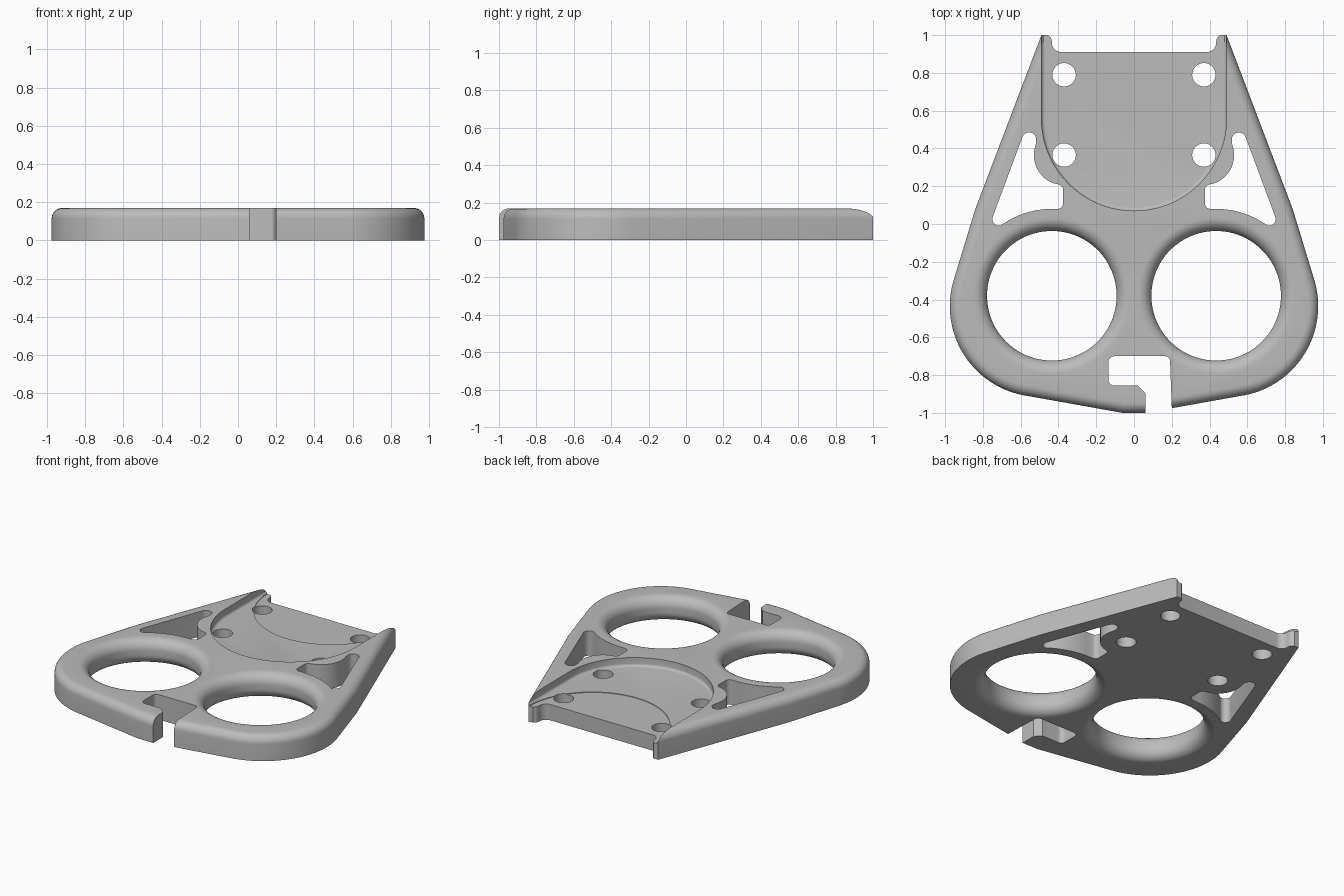
import bpy
import bmesh
from math import radians, cos, sin, pi, tan
from mathutils import Vector

if "Cube" in bpy.data.objects:
    bpy.data.objects.remove(bpy.data.objects["Cube"])

T = 0.17          # plate thickness
FLOOR = 0.112     # pocket floor height

grey = bpy.data.materials.new("light grey")
grey.use_nodes = True
COLOUR = (0.5, 0.5, 0.5, 1)
grey.diffuse_color = COLOUR
grey.node_tree.nodes["Principled BSDF"].inputs["Base Color"].default_value = COLOUR


def arc(cx, cy, r, a0, a1, n=24):
    return [(cx + r * cos(radians(a0 + (a1 - a0) * i / n)),
             cy + r * sin(radians(a0 + (a1 - a0) * i / n))) for i in range(n + 1)]


def rounded(points, steps=6):
    """Polygon of (x, y, corner radius) with filleted corners."""
    out = []
    for i, (x, y, r) in enumerate(points):
        p = Vector((x, y))
        if r == 0:
            out.append((x, y))
            continue
        a = (Vector(points[i - 1][:2]) - p).normalized()
        b = (Vector(points[(i + 1) % len(points)][:2]) - p).normalized()
        half = a.angle(b) / 2
        start, end = p + a * r / tan(half), p + b * r / tan(half)
        c = p + (a + b).normalized() * r / sin(half)
        for k in range(steps + 1):
            d = (start - c).lerp(end - c, k / steps).normalized() * r
            out.append(tuple(c + d))
    return out


def mirrored(points):
    return [(-x, y) for x, y in reversed(points)]


def finish(bm, name):
    bmesh.ops.recalc_face_normals(bm, faces=bm.faces)
    mesh = bpy.data.meshes.new(name)
    bm.to_mesh(mesh)
    bm.free()
    ob = bpy.data.objects.new(name, mesh)
    bpy.context.collection.objects.link(ob)
    return ob


def prism(name, outline, z0, z1, fillet_z=None, fillet=0, segments=8):
    """Extruded outline, optionally with a rounded rim at height fillet_z."""
    bm = bmesh.new()
    face = bm.faces.new([bm.verts.new((x, y, z0)) for x, y in outline])
    ext = bmesh.ops.extrude_face_region(bm, geom=[face])
    for v in ext["geom"]:
        if isinstance(v, bmesh.types.BMVert):
            v.co.z = z1
    bmesh.ops.recalc_face_normals(bm, faces=bm.faces)
    if fillet:
        rim = [e for e in bm.edges if all(abs(v.co.z - fillet_z) < 1e-5 for v in e.verts)]
        bmesh.ops.bevel(bm, geom=rim, offset=fillet, segments=segments,
                        profile=0.5, affect='EDGES')
    return finish(bm, name)


def flared_hole(name, cx, cy, r, f, n=96):
    """Lathed cutter whose rims flare out at both faces."""
    over = f + 0.0005
    prof = [(r + f - f * cos(radians(a)), T - f + f * sin(radians(a)))
            for a in range(0, 91, 9)]
    prof = [(x, T - z) for x, z in reversed(prof)] + prof
    prof = [(r + over, -0.03)] + prof + [(r + over, T + 0.03)]
    bm = bmesh.new()
    rings = [[bm.verts.new((cx + x * cos(2 * pi * i / n), cy + x * sin(2 * pi * i / n), z))
              for i in range(n)] for x, z in prof]
    for a, b in zip(rings, rings[1:]):
        for i in range(n):
            j = (i + 1) % n
            bm.faces.new((a[i], a[j], b[j], b[i]))
    bm.faces.new(rings[0])
    bm.faces.new(rings[-1])
    return finish(bm, name)


# Plate outline: tapering sides, round shoulders, shallow pointed front
side = [(0.06, -1.0)] + arc(0.495, -0.435, 0.48, -81, 17, 40) + [(0.84, 0.08), (0.376, 1.3)]
plate = prism("plate", side + mirrored(side), 0, T, T, 0.055)

cutters = []

# Back opening between two small horns
horn = [(0.6, 1.0), (0.455, 1.0)] + arc(0.475, 0.965, 0.04, 140, 180, 4) \
    + arc(0.385, 0.96, 0.05, 0, -90, 8)
cutters.append(prism("back_cut", [(-0.6, 1.5), (0.6, 1.5)] + horn + mirrored(horn), -0.1, 0.3))

# Round-ended pocket, with a slightly deeper round seat at the back
cutters.append(prism("pocket_cut", [(0.49, 1.5), (-0.49, 1.5)] + arc(0, 0.56, 0.49, 180, 360, 64),
                     FLOOR, 0.4, FLOOR, 0.018, 4))
cutters.append(prism("seat_cut", arc(0, 1.01, 0.48, 180, 360, 64) + [(0.48, 1.5), (-0.48, 1.5)],
                     FLOOR - 0.004, 0.14))

# Hooked slot at the front
cutters.append(prism("hook_slot_cut", rounded([
    (0.06, -1.2, 0), (0.06, -0.895, 0), (0.02, -0.855, 0), (-0.135, -0.855, 0.03),
    (-0.135, -0.7, 0.03), (0.19, -0.7, 0.025), (0.2, -0.97, 0), (0.2, -1.2, 0)]), -0.1, 0.3))

# Side window: follows the finger ring below and the screw boss inside
window = arc(0.715, 0.026, 0.035, 255, 385, 8) + arc(0.555, 0.447, 0.038, 20, 170, 8) \
    + arc(0.37, 0.365, 0.16, 22, -68, 16) + arc(0.405, 0.18, 0.03, 100, 180, 5) \
    + arc(0.405, 0.11, 0.03, 180, 260, 5) + arc(0.435, -0.38, 0.46, 88, 57, 12)

for s, label in ((1, "left"), (-1, "right")):
    shape = window if s > 0 else mirrored(window)
    cutters.append(prism(label + "_window_cut", shape, -0.1, 0.3))
    cutters.append(flared_hole(label + "_ring_cut", s * 0.435, -0.38, 0.343, 0.07))
    for y in (0.365, 0.79):
        cutters.append(prism(label + "_screw_cut", arc(s * 0.37, y, 0.062, 0, 350, 35), -0.1, 0.3))

# Apply all cuts
for c in cutters:
    c.hide_render = True
    mod = plate.modifiers.new(c.name, 'BOOLEAN')
    mod.operation = 'DIFFERENCE'
    mod.solver = 'EXACT'
    mod.object = c
bpy.context.view_layer.update()
deps = bpy.context.evaluated_depsgraph_get()
result = bpy.data.meshes.new_from_object(plate.evaluated_get(deps))
plate.modifiers.clear()
plate.data = result
for c in cutters:
    bpy.data.objects.remove(c)

plate.data.materials.clear()
plate.data.materials.append(grey)
bpy.ops.object.select_all(action='DESELECT')
plate.select_set(True)
bpy.context.view_layer.objects.active = plate
bpy.ops.object.shade_smooth_by_angle(angle=radians(30))
